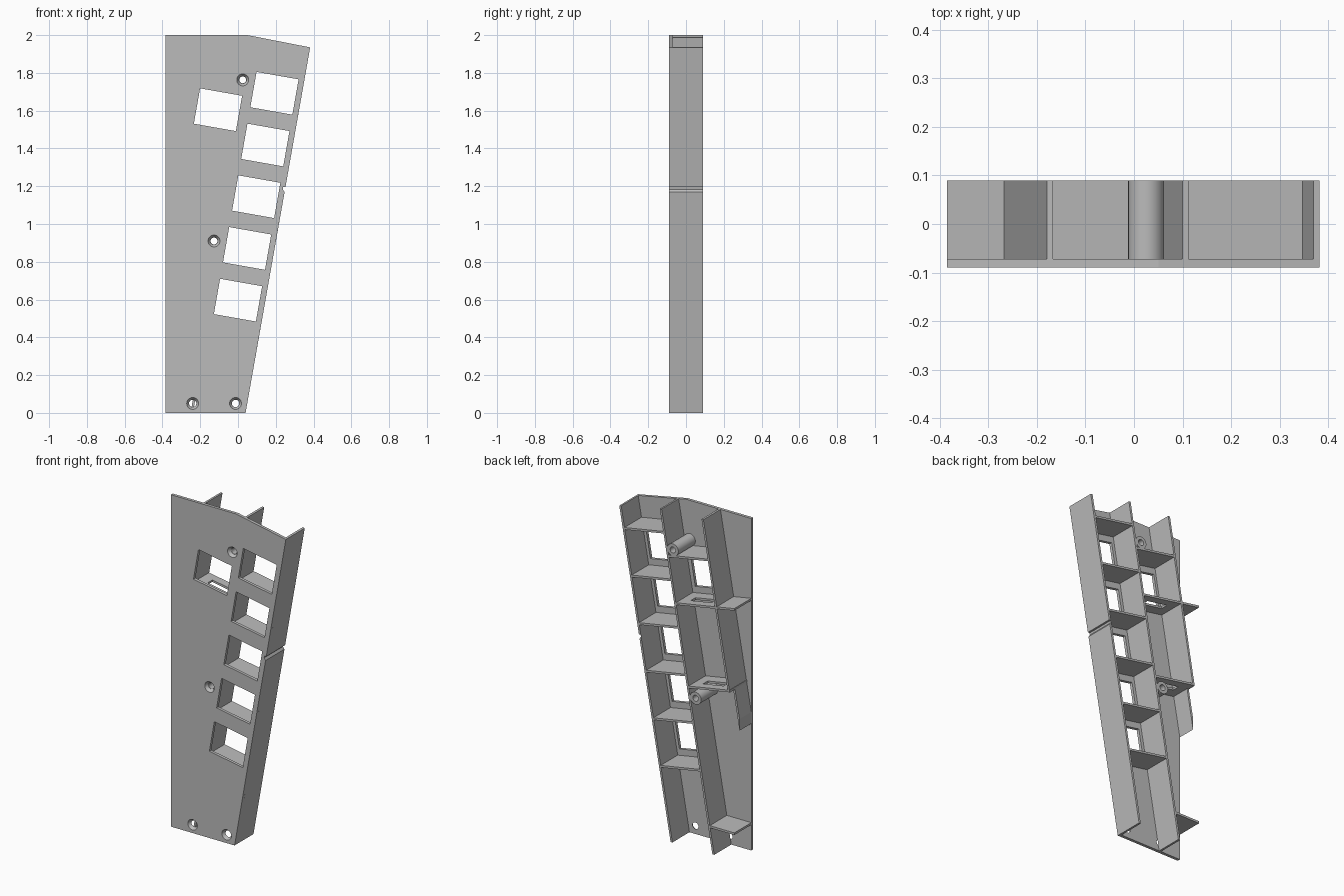
import bpy, bmesh, math
from mathutils import Matrix, Vector

if "Cube" in bpy.data.objects:
    bpy.data.objects.remove(bpy.data.objects["Cube"], do_unlink=True)

grey = bpy.data.materials.new("plain grey")
grey.use_nodes = True
COLOUR = (0.5, 0.5, 0.5, 1)
grey.diffuse_color = COLOUR
grey.node_tree.nodes["Principled BSDF"].inputs["Base Color"].default_value = COLOUR

LEAN = math.radians(10)
T = math.tan(LEAN)
ALONG = Vector((math.sin(LEAN), math.cos(LEAN)))     # up the leaning edge
ACROSS = Vector((math.cos(LEAN), -math.sin(LEAN)))   # square to it
FRONT, PANEL_BACK, BACK = -0.09, -0.072, 0.09
WALL = 0.0127
PITCH = 0.278
EDGE = -0.385


def finish(name, bm):
    bmesh.ops.recalc_face_normals(bm, faces=bm.faces)
    mesh = bpy.data.meshes.new(name)
    bm.to_mesh(mesh)
    bm.free()
    mesh.materials.append(grey)
    obj = bpy.data.objects.new(name, mesh)
    bpy.context.collection.objects.link(obj)
    return obj


def prism(name, outline, y0=PANEL_BACK, y1=BACK):
    """Extrude an x-z outline from y0 to y1."""
    bm = bmesh.new()
    face = bm.faces.new([bm.verts.new((x, y0, z)) for x, z in outline])
    out = bmesh.ops.extrude_face_region(bm, geom=[face])
    moved = [v for v in out["geom"] if isinstance(v, bmesh.types.BMVert)]
    bmesh.ops.translate(bm, verts=moved, vec=(0, y1 - y0, 0))
    return finish(name, bm)


def tube(name, x, z, y0, y1, r0, r1):
    """Cylinder or cone running front to back."""
    bm = bmesh.new()
    place = Matrix.Translation((x, (y0 + y1) / 2, z)) @ Matrix.Rotation(-math.pi / 2, 4, "X")
    bmesh.ops.create_cone(bm, cap_ends=True, segments=32, radius1=r0, radius2=r1,
                          depth=y1 - y0, matrix=place)
    return finish(name, bm)


def cut(obj, cutter):
    mod = obj.modifiers.new("cut", "BOOLEAN")
    mod.operation = "DIFFERENCE"
    mod.solver = "EXACT"
    mod.object = cutter
    bpy.context.view_layer.update()
    done = obj.evaluated_get(bpy.context.evaluated_depsgraph_get())
    mesh = bpy.data.meshes.new_from_object(done)
    obj.modifiers.clear()
    obj.data = mesh
    bpy.data.objects.remove(cutter, do_unlink=True)


def tilted_rect(centre, width, height):
    return [centre + ACROSS * (sx * width / 2) + ALONG * (sz * height / 2)
            for sx, sz in ((-1, -1), (1, -1), (1, 1), (-1, 1))]


def shelf(name, centre, x0, x1):
    """Sloping divider through centre, from x0 to x1."""
    z = lambda x: centre.y - T * (x - centre.x)
    h = WALL / 2
    return prism(name, [(x0, z(x0) - h), (x1, z(x1) - h), (x1, z(x1) + h), (x0, z(x0) + h)])


# Rib centre lines: x at z = 0
RIGHT, MID, LEFT = 0.0337, -0.245, -0.5255
rib_x = lambda base, z: base + T * z

# Front panel with window openings and countersunk screw holes
panel = prism("front_panel", [(EDGE, 0), (0.04, 0), (0.382, 1.935), (0.05, 2), (EDGE, 2)],
              FRONT, PANEL_BACK)
step = ALONG * PITCH
top_window = Vector((0.193, 1.692))
windows = [top_window - step * i for i in range(5)]
side_window = Vector((-0.106, 1.605))
for c in windows + [side_window]:
    cut(panel, prism("window_cutter", tilted_rect(c, 0.226, 0.19), -0.2, 0))
posts = [(0.025, 1.763), (-0.127, 0.91)]
for x, z in posts + [(-0.24, 0.05), (-0.013, 0.05)]:
    cut(panel, tube("screw_cutter", x, z, FRONT - 0.002, PANEL_BACK + 0.002, 0.033, 0.018))

# Long leaning ribs
W = WALL / 2
edge_rib = prism("edge_rib", [(RIGHT - W, 0), (RIGHT + W, 0), (0.382, 1.935), (0.369, 1.937)])
prism("middle_rib", [(MID - W, 0), (MID + W, 0),
                     (rib_x(MID, 1.988) + W, 1.988), (rib_x(MID, 1.99) - W, 1.99)])
STEP_Z = 1.005
prism("side_rib", [(rib_x(LEFT, STEP_Z) - W, STEP_Z), (rib_x(LEFT, STEP_Z) + W, STEP_Z),
                   (rib_x(LEFT, 2) + W, 2), (rib_x(LEFT, 2) - W, 2)])
prism("side_rib_low_end", [(EDGE, 0.765), (rib_x(LEFT, STEP_Z) + W, STEP_Z),
                           (rib_x(LEFT, STEP_Z) - W, STEP_Z), (EDGE, 0.835)], y1=0.04)

# Small groove across the outer edge
groove_at = Vector((rib_x(RIGHT, 1.185) + W, 1.185))
for part in (edge_rib, panel):
    cut(part, prism("groove_cutter", [groove_at - ACROSS * 0.011 + ALONG * 0.008,
                                      groove_at - ACROSS * 0.011 - ALONG * 0.004,
                                      groove_at + ACROSS * 0.01 - ALONG * 0.026,
                                      groove_at + ACROSS * 0.01 + ALONG * 0.012], -0.2, 0.2))

# Dividers above, between and below the window column
for i in range(6):
    c = top_window + step * (0.5 - i)
    shelf(f"divider_{i + 1}", c, rib_x(MID, c.y + 0.024), rib_x(RIGHT, c.y - 0.024))

# Side bay dividers, two of them slotted for cables
c = side_window + step * 0.5
shelf("side_divider_top", c, rib_x(LEFT, c.y + 0.024), rib_x(MID, c.y - 0.024))
c = side_window - step * 0.5
low = Vector((-0.212, 0.988))
slotted = [(shelf("side_divider_slotted", c, EDGE, rib_x(MID, c.y - 0.024)), c),
           (shelf("side_divider_low", low, rib_x(LEFT, STEP_Z) - W, rib_x(MID, low.y - 0.024)), low)]
for obj, centre in slotted:
    cut(obj, prism("slot_cutter", tilted_rect(centre, 0.14, 0.06), -0.005, 0.04))

# Level shelf near the foot
prism("foot_shelf", [(EDGE, 0.155), (rib_x(MID, 0.16), 0.155),
                     (rib_x(MID, 0.16), 0.168), (EDGE, 0.168)])

# Bored screw posts
for i, (x, z) in enumerate(posts):
    post = tube(f"screw_post_{i + 1}", x, z, PANEL_BACK, BACK, 0.037, 0.037)
    cut(post, tube("bore_cutter", x, z, -0.2, 0.2, 0.018, 0.018))
    bpy.ops.object.select_all(action="DESELECT")
    post.select_set(True)
    bpy.context.view_layer.objects.active = post
    bpy.ops.object.shade_smooth_by_angle()
